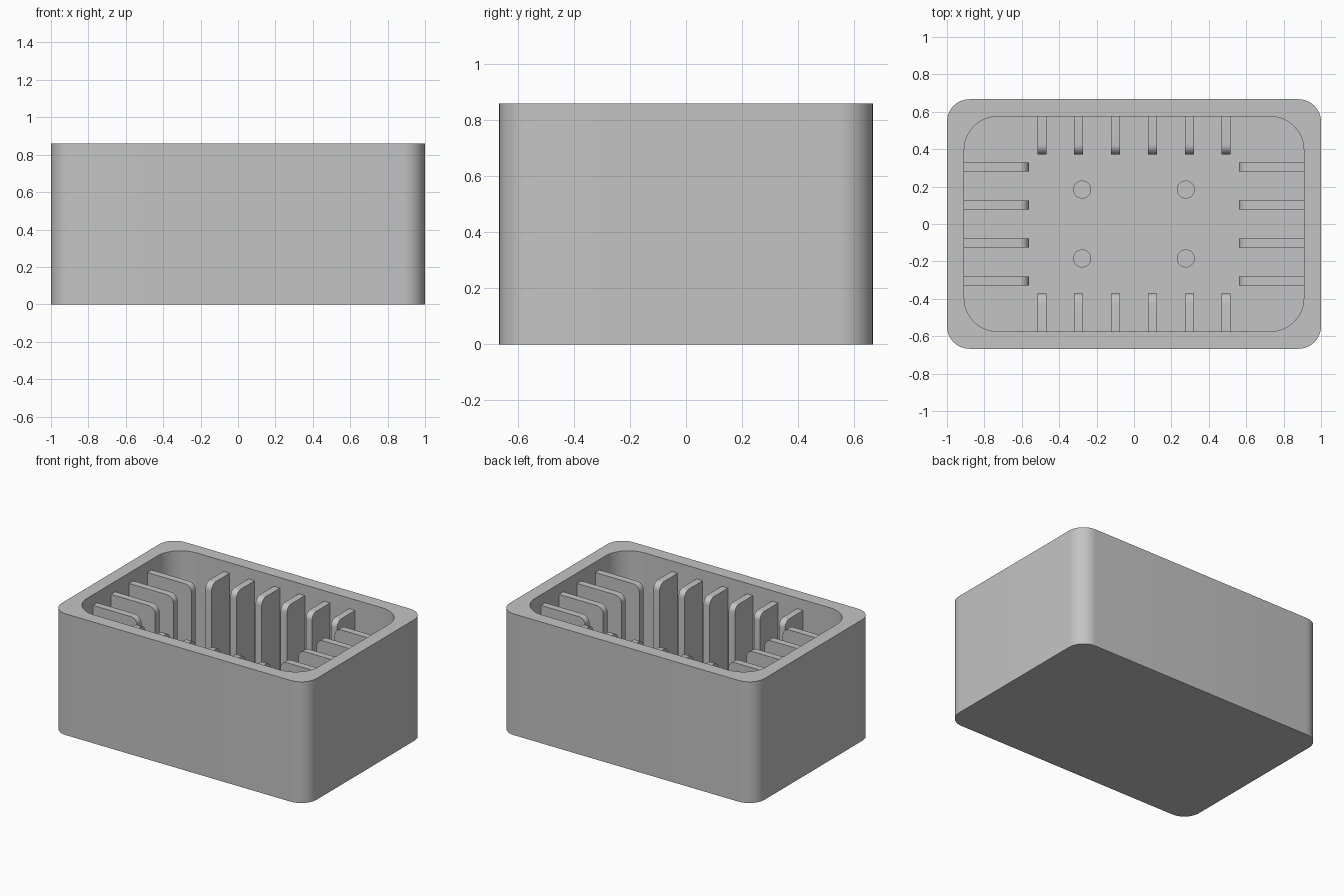
import bpy, bmesh, math
from mathutils import Vector

cube = bpy.data.objects.get("Cube")
if cube:
    bpy.data.objects.remove(cube, do_unlink=True)

HEIGHT, FLOOR = 0.86, 0.09
RIB_TOP, RIB_WIDTH, RIB_ROUND = 0.785, 0.048, 0.05
INNER_X, INNER_Y = 0.908, 0.575

grey = bpy.data.materials.new("matte grey")
grey.use_nodes = True
grey.diffuse_color = (0.55, 0.55, 0.55, 1)
grey.node_tree.nodes["Principled BSDF"].inputs["Base Color"].default_value = (0.55, 0.55, 0.55, 1)


def finish(name, bm):
    """Turn a bmesh into a shaded, coloured object."""
    bmesh.ops.recalc_face_normals(bm, faces=bm.faces)
    mesh = bpy.data.meshes.new(name)
    bm.to_mesh(mesh)
    bm.free()
    mesh.materials.append(grey)
    obj = bpy.data.objects.new(name, mesh)
    bpy.context.collection.objects.link(obj)
    bpy.ops.object.select_all(action='DESELECT')
    obj.select_set(True)
    bpy.context.view_layer.objects.active = obj
    bpy.ops.object.shade_smooth_by_angle(angle=math.radians(30))
    return obj


def rounded_ring(bm, hx, hy, r, z, steps=12):
    """Loop of vertices around a rounded rectangle."""
    ring = []
    for k, (sx, sy) in enumerate([(1, 1), (-1, 1), (-1, -1), (1, -1)]):
        for i in range(steps + 1):
            a = math.pi / 2 * (k + i / steps)
            ring.append(bm.verts.new((sx * (hx - r) + r * math.cos(a),
                                      sy * (hy - r) + r * math.sin(a), z)))
    return ring


# Open box: outer wall, rim, inner wall and floor
bm = bmesh.new()
rings = [rounded_ring(bm, 1.0, 0.667, 0.12, 0),
         rounded_ring(bm, 1.0, 0.667, 0.12, HEIGHT),
         rounded_ring(bm, INNER_X, INNER_Y, 0.18, HEIGHT),
         rounded_ring(bm, INNER_X, INNER_Y, 0.18, FLOOR)]
for low, high in zip(rings, rings[1:]):
    n = len(low)
    for i in range(n):
        j = (i + 1) % n
        bm.faces.new((low[i], low[j], high[j], high[i]))
bm.faces.new(rings[0])
bm.faces.new(rings[-1])
finish("box_shell", bm)


def rib(name, wall, tip, inward, offset):
    """Upright plate from a wall to its tip, with a rounded upper tip corner."""
    inward = Vector(inward)
    side = Vector((-inward.y, inward.x, 0))
    start = wall + 0.02          # sunk a little into wall and floor
    profile = [(start, FLOOR - 0.02), (tip, FLOOR - 0.02)]
    for i in range(9):
        a = math.pi / 2 * i / 8
        profile.append((tip + RIB_ROUND * (1 - math.cos(a)),
                        RIB_TOP - RIB_ROUND * (1 - math.sin(a))))
    profile.append((start, RIB_TOP))
    centre = Vector((abs(inward.y), abs(inward.x), 0)) * offset
    bm = bmesh.new()
    verts = [bm.verts.new(centre - inward * d - side * RIB_WIDTH / 2 + Vector((0, 0, z)))
             for d, z in profile]
    face = bm.faces.new(verts)
    new = bmesh.ops.extrude_face_region(bm, geom=[face])["geom"]
    bmesh.ops.translate(bm, vec=side * RIB_WIDTH,
                        verts=[v for v in new if isinstance(v, bmesh.types.BMVert)])
    finish(name, bm)


# Ribs on the long walls
for label, s in (("front", 1), ("back", -1)):
    for i in range(6):
        rib(f"{label}_rib_{i + 1}", INNER_Y, 0.372, (0, s, 0), (i - 2.5) * 0.197)

# Ribs on the short walls
for label, s in (("right", 1), ("left", -1)):
    for i in range(4):
        rib(f"{label}_rib_{i + 1}", INNER_X, 0.562, (s, 0, 0), (i - 1.5) * 0.203)

# Four low round posts on the floor
for fb, y in (("front", -0.184), ("back", 0.184)):
    for lr, x in (("right", -0.277), ("left", 0.277)):
        bm = bmesh.new()
        bmesh.ops.create_cone(bm, cap_ends=True, segments=32, radius1=0.048,
                              radius2=0.048, depth=0.12)
        bmesh.ops.translate(bm, verts=bm.verts, vec=(x, y, FLOOR + 0.04))
        finish(f"{fb}_{lr}_post", bm)
